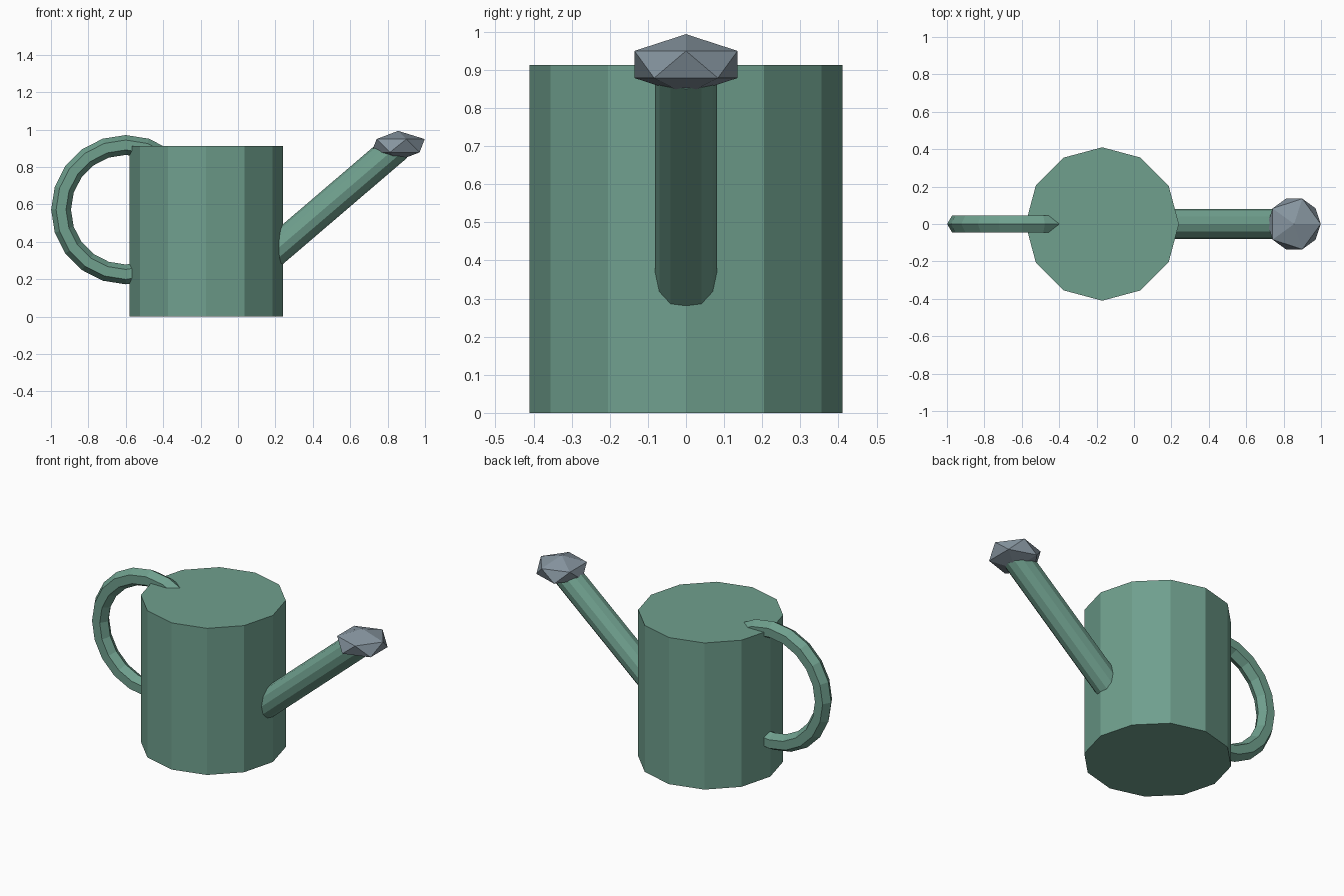
import bpy
import math
from mathutils import Vector

if "Cube" in bpy.data.objects:
    bpy.data.objects.remove(bpy.data.objects["Cube"])


def make_material(name, rgb):
    mat = bpy.data.materials.new(name)
    mat.diffuse_color = (*rgb, 1.0)
    mat.use_nodes = True
    mat.node_tree.nodes["Principled BSDF"].inputs["Base Color"].default_value = mat.diffuse_color
    return mat


green = make_material("sage_green", (0.16, 0.35, 0.27))
grey = make_material("steel_grey", (0.24, 0.30, 0.35))


def finish(name, mat):
    """Name the newest object and give it one flat colour."""
    obj = bpy.context.object
    obj.name = name
    obj.data.materials.append(mat)
    return obj


# Closed twelve-sided can, with a corner pointing along +x
HEIGHT = 0.912
bpy.ops.mesh.primitive_cylinder_add(
    vertices=12, radius=0.41, depth=HEIGHT, location=(-0.17, 0, HEIGHT / 2))
finish("can_body", green)

# Ring handle standing upright, partly sunk into the can
bpy.ops.mesh.primitive_torus_add(
    major_segments=20, minor_segments=6, major_radius=0.346, minor_radius=0.053,
    location=(-0.60, 0, 0.572), rotation=(math.pi / 2, 0, 0))
finish("handle", green)

# Straight spout rising from inside the can to the sprinkler head
start, end = Vector((0.12, 0, 0.285)), Vector((0.852, 0, 0.911))
axis = end - start
bpy.ops.mesh.primitive_cylinder_add(
    vertices=12, radius=0.081, depth=axis.length, location=(start + end) / 2,
    rotation=(0, math.atan2(axis.x, axis.z), 0))
finish("spout", green)

# Flattened faceted sprinkler head
bpy.ops.mesh.primitive_ico_sphere_add(
    subdivisions=1, radius=0.159, location=(0.856, 0, 0.914))
head = finish("sprinkler_head", grey)
head.scale = (1, 1, 0.5)
